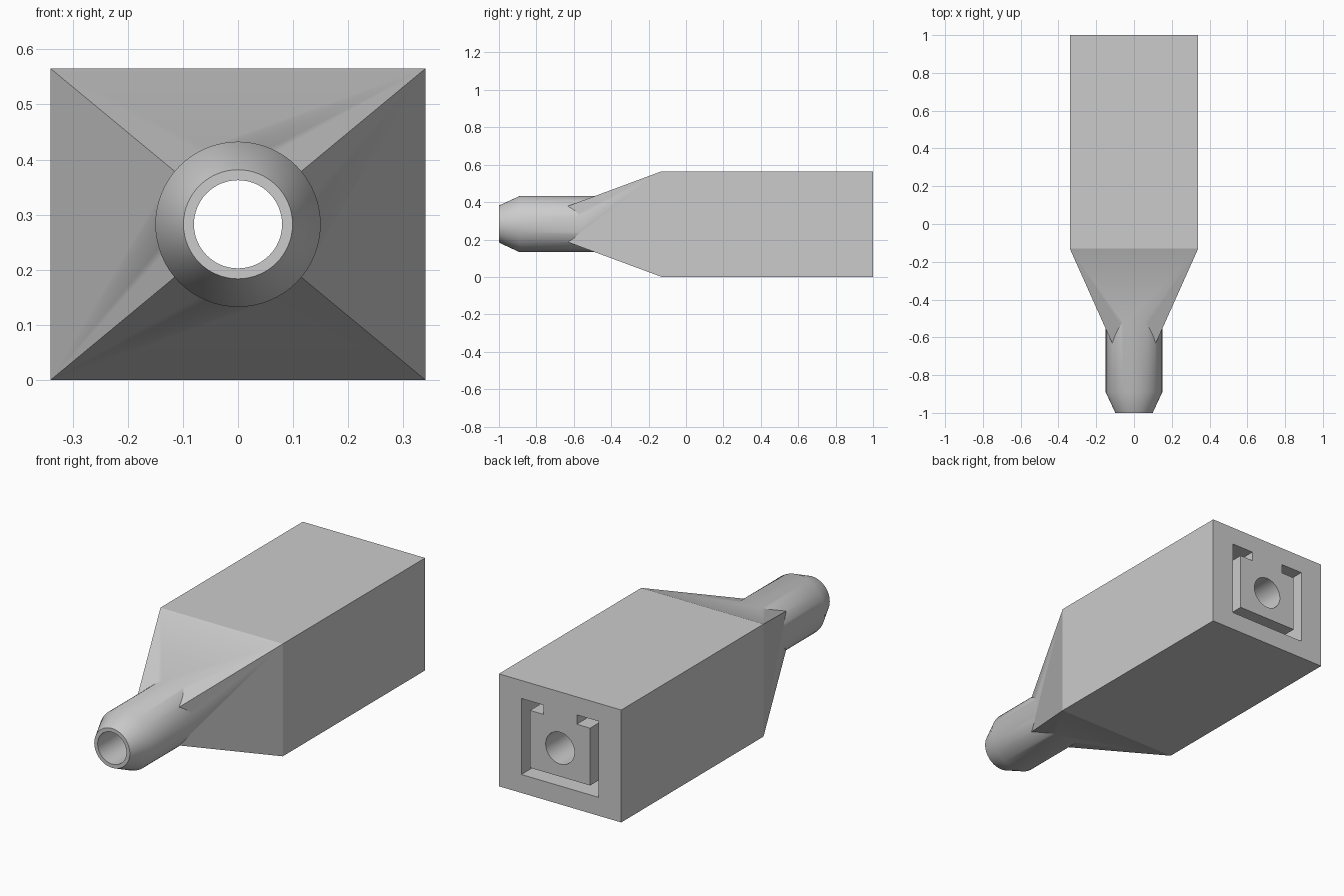
import bpy, bmesh, math
from mathutils import Vector

if "Cube" in bpy.data.objects:
    bpy.data.objects.remove(bpy.data.objects["Cube"], do_unlink=True)

AXIS = 0.2825          # height of the centre line
SHOULDER = -0.13       # where the housing starts to taper
SIDES = 64

grey = bpy.data.materials.new("plain grey")
grey.use_nodes = True
grey.diffuse_color = (0.6, 0.6, 0.6, 1)
grey.node_tree.nodes["Principled BSDF"].inputs["Base Color"].default_value = (0.6, 0.6, 0.6, 1)


def loft(name, rings):
    """Closed solid through matching rings of points."""
    bm = bmesh.new()
    loops = [[bm.verts.new(p) for p in ring] for ring in rings]
    for a, b in zip(loops, loops[1:]):
        for i in range(len(a)):
            j = (i + 1) % len(a)
            bm.faces.new((a[i], a[j], b[j], b[i]))
    bm.faces.new(loops[0])
    bm.faces.new(loops[-1])
    bmesh.ops.recalc_face_normals(bm, faces=bm.faces)
    mesh = bpy.data.meshes.new(name)
    bm.to_mesh(mesh)
    bm.free()
    mesh.materials.append(grey)
    obj = bpy.data.objects.new(name, mesh)
    bpy.context.collection.objects.link(obj)
    return obj


def rectangle(y, hx, hz):
    return [Vector((sx * hx, y, AXIS + sz * hz))
            for sx, sz in ((-1, -1), (1, -1), (1, 1), (-1, 1))]


def circle(y, r):
    return [Vector((r * math.cos(a), y, AXIS + r * math.sin(a)))
            for a in (math.tau * i / SIDES for i in range(SIDES))]


def combine(target, tool, operation):
    mod = target.modifiers.new(tool.name, "BOOLEAN")
    mod.operation = operation
    mod.solver = "EXACT"
    mod.object = tool
    tool.hide_render = True
    bpy.context.view_layer.objects.active = target
    bpy.ops.object.modifier_apply(modifier=mod.name)
    bpy.data.objects.remove(tool, do_unlink=True)


# Box housing with a tapered front
housing = loft("housing", [rectangle(1, 0.34, AXIS),
                           rectangle(SHOULDER, 0.34, AXIS),
                           rectangle(-0.63, 0.116, 0.097)])

# Round nozzle with a chamfered tip
nozzle = loft("nozzle", [circle(-0.3, 0.15), circle(-0.89, 0.15), circle(-1, 0.099)])
combine(housing, nozzle, "UNION")

# Bore along the whole length
bore = loft("bore", [circle(-1.1, 0.08), circle(1.1, 0.08)])
combine(housing, bore, "DIFFERENCE")

# Hooked channel in the back face, mirrored from one half outline
half = [(0.093, 0.192), (0.215, 0.192), (0.215, -0.19),
        (-0.215, -0.19), (-0.215, 0.192), (-0.093, 0.192),
        (-0.093, 0.145), (-0.167, 0.145), (-0.167, -0.143),
        (0.167, -0.143), (0.167, 0.145), (0.093, 0.145)]
channel = loft("channel", [[Vector((x, y, AXIS + z)) for x, z in half]
                           for y in (0.8, 1.1)])
combine(housing, channel, "DIFFERENCE")

# Smooth the round parts, keep the shoulder crisp
bpy.ops.object.select_all(action="DESELECT")
housing.select_set(True)
bpy.context.view_layer.objects.active = housing
bpy.ops.object.shade_smooth_by_angle(angle=math.radians(30))
verts = housing.data.vertices
for edge in housing.data.edges:
    if all(abs(verts[v].co.y - SHOULDER) < 0.001 for v in edge.vertices):
        edge.use_edge_sharp = True
